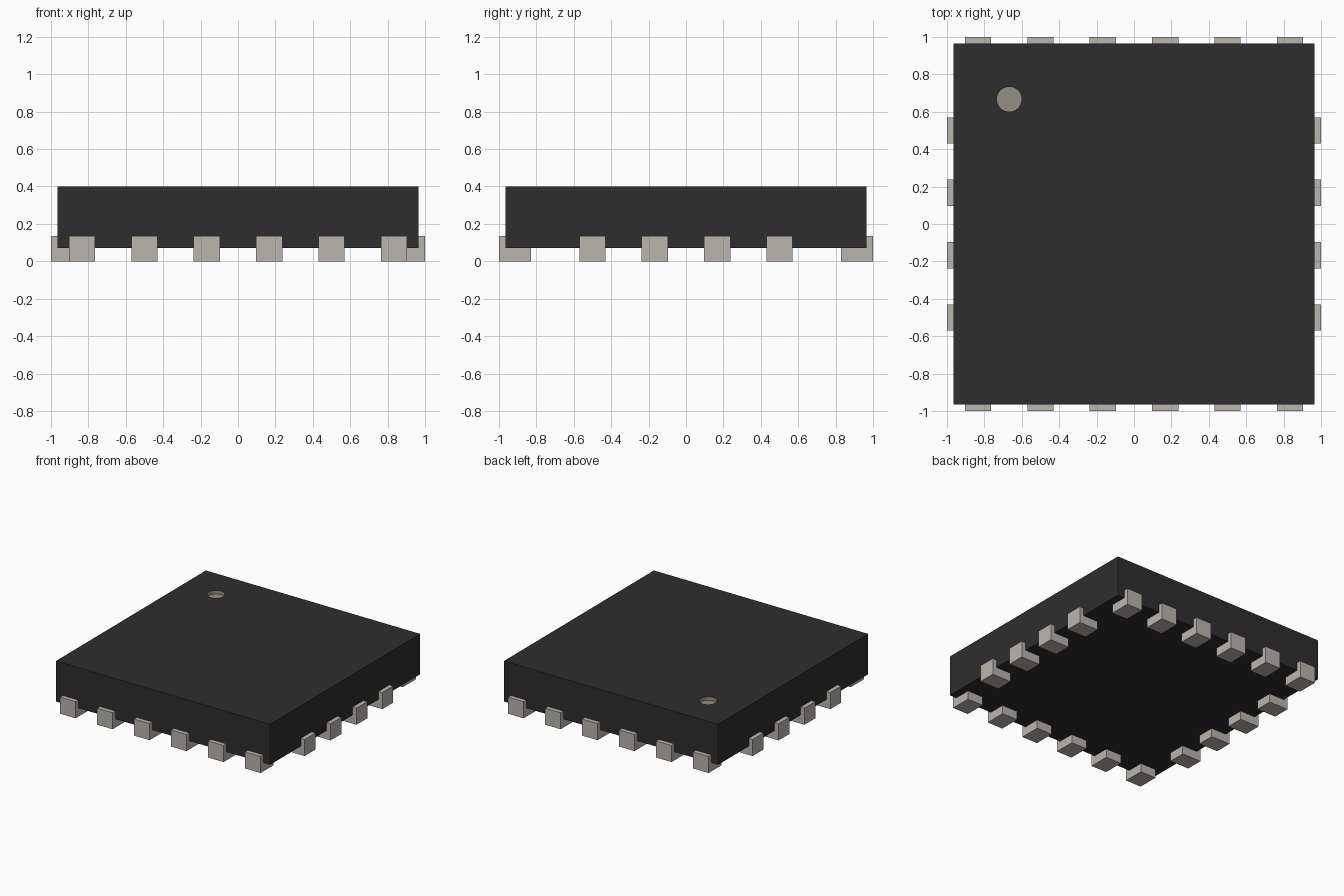
import bpy
import bmesh
import math
from mathutils import Matrix, Vector

cube = bpy.data.objects.get("Cube")
if cube:
    bpy.data.objects.remove(cube, do_unlink=True)


def make_material(name, rgb):
    mat = bpy.data.materials.new(name)
    mat.use_nodes = True
    color = (*rgb, 1.0)
    mat.diffuse_color = color
    mat.node_tree.nodes["Principled BSDF"].inputs["Base Color"].default_value = color
    return mat


BLACK = make_material("black casing", (0.027, 0.027, 0.027))
METAL = make_material("pale metal", (0.49, 0.465, 0.42))
MARK = make_material("dull marker", (0.30, 0.275, 0.23))


def add_object(name, bm, *materials):
    bmesh.ops.recalc_face_normals(bm, faces=bm.faces)
    mesh = bpy.data.meshes.new(name)
    bm.to_mesh(mesh)
    bm.free()
    for mat in materials:
        mesh.materials.append(mat)
    obj = bpy.data.objects.new(name, mesh)
    bpy.context.collection.objects.link(obj)
    return obj


HALF, BOTTOM, TOP = 0.965, 0.07, 0.40
MARK_AT, MARK_R, MARK_DEPTH = Vector((-0.667, 0.667)), 0.067, 0.03

# Casing block
bm = bmesh.new()
bmesh.ops.create_cube(bm, size=1, matrix=Matrix.Translation((0, 0, (BOTTOM + TOP) / 2))
                      @ Matrix.Diagonal((2 * HALF, 2 * HALF, TOP - BOTTOM, 1)))
casing = add_object("casing", bm, BLACK, MARK)

# Round orientation recess, cut into the top of the casing
bm = bmesh.new()
bmesh.ops.create_cone(bm, cap_ends=True, segments=32, radius1=MARK_R, radius2=MARK_R,
                      depth=2 * MARK_DEPTH, matrix=Matrix.Translation((*MARK_AT, TOP)))
cutter = add_object("marker_cutter", bm, MARK)
cutter.hide_render = True
cut = casing.modifiers.new("marker recess", 'BOOLEAN')
cut.operation = 'DIFFERENCE'
cut.solver = 'EXACT'
cut.object = cutter
bpy.context.view_layer.objects.active = casing
bpy.ops.object.modifier_apply(modifier=cut.name)
bpy.data.objects.remove(cutter, do_unlink=True)
for face in casing.data.polygons:
    inside = (face.center.xy - MARK_AT).length < MARK_R * 1.05
    face.material_index = 1 if inside and face.center.z < TOP - 0.001 else 0

# L-shaped contact: foot under the casing and a lip up its side
PROFILE = [(0.83, 0), (1.0, 0), (1.0, 0.135), (HALF, 0.135), (HALF, BOTTOM), (0.83, BOTTOM)]
WIDTH = 0.14


def contact(name, offset, angle):
    bm = bmesh.new()
    face = bm.faces.new([bm.verts.new((r, offset - WIDTH / 2, z)) for r, z in PROFILE])
    side = bmesh.ops.extrude_face_region(bm, geom=[face])["geom"]
    bmesh.ops.translate(bm, vec=(0, WIDTH, 0),
                        verts=[v for v in side if isinstance(v, bmesh.types.BMVert)])
    bmesh.ops.rotate(bm, verts=bm.verts, cent=(0, 0, 0), matrix=Matrix.Rotation(angle, 3, 'Z'))
    add_object(name, bm, METAL)


# Four contacts on the left and right, six on the front and back
for turn, (side, count) in enumerate([("left", 4), ("back", 6), ("right", 4), ("front", 6)]):
    for i in range(count):
        contact(f"{side}_contact_{i + 1}", (i - (count - 1) / 2) / 3, turn * math.pi / 2)
